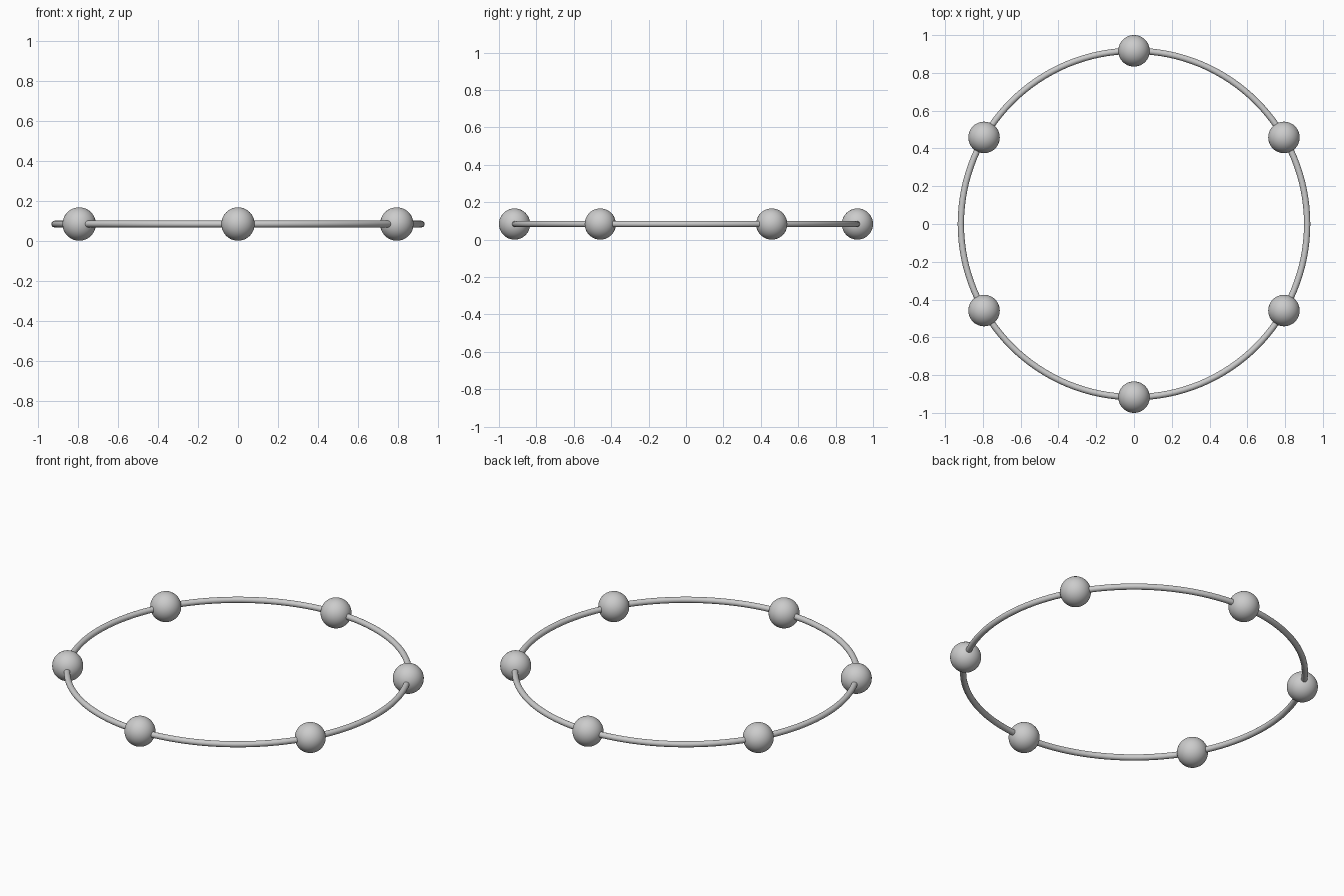
import bpy
from math import cos, sin, radians

if "Cube" in bpy.data.objects:
    bpy.data.objects.remove(bpy.data.objects["Cube"])

BALL_R = 1 / 12
RING_R = 1 - BALL_R
TUBE_R = 1 / 60

# Thin hoop threading all the beads
bpy.ops.mesh.primitive_torus_add(major_radius=RING_R, minor_radius=TUBE_R,
                                 major_segments=128, minor_segments=20,
                                 location=(0, 0, BALL_R))
ring = bpy.context.object
ring.name = "ring"
bpy.ops.object.shade_smooth()

# Six evenly spaced beads, one at the very front and one at the back
for i in range(6):
    a = radians(90 + 60 * i)
    bpy.ops.mesh.primitive_uv_sphere_add(
        segments=48, ring_count=24, radius=BALL_R,
        location=(RING_R * cos(a), RING_R * sin(a), BALL_R))
    bpy.context.object.name = f"bead_{i + 1}"
    bpy.ops.object.shade_smooth()
